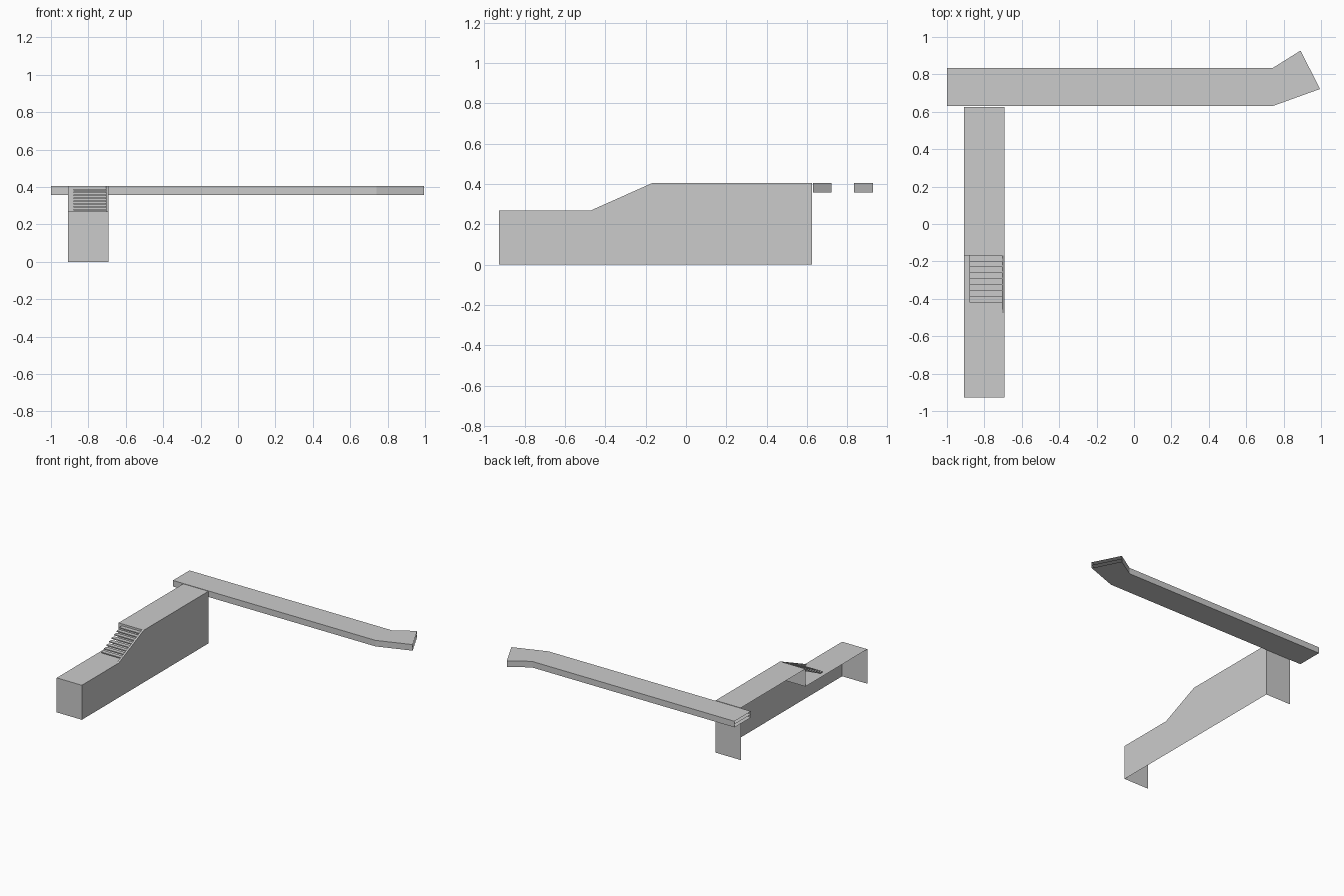
import bpy

if "Cube" in bpy.data.objects:
    bpy.data.objects.remove(bpy.data.objects["Cube"])

TOP, LOW, MID, UNDER = 0.405, 0.268, 0.382, 0.358
X0, X1 = -0.908, -0.692          # platform sides
Y0, Y1 = -0.927, 0.625           # platform ends
YS, YR = -0.475, -0.168          # slope start, riser


def make(name, faces):
    """Build an object from faces, each a list of points; shared points are merged."""
    verts, index, polys = [], {}, []
    for face in faces:
        poly = []
        for p in face:
            if p not in index:
                index[p] = len(verts)
                verts.append(p)
            poly.append(index[p])
        polys.append(poly)
    mesh = bpy.data.meshes.new(name)
    mesh.from_pydata(verts, [], polys)
    mesh.update()
    ob = bpy.data.objects.new(name, mesh)
    bpy.context.collection.objects.link(ob)
    return ob


def across(y, z, y2, z2, xa=X0, xb=X1):
    """Strip spanning the width between two profile points."""
    return [(xa, y, z), (xb, y, z), (xb, y2, z2), (xa, y2, z2)]


# two-level platform shell, open on its left and underneath
make("platform_shell", [
    across(Y0, 0, Y0, LOW),
    across(Y0, LOW, YR, LOW),
    across(YR, LOW, YR, TOP),
    across(YR, TOP, Y1, TOP),
    across(Y1, TOP, Y1, 0),
])
make("platform_side", [[(X1, y, z) for y, z in (
    (Y0, 0), (Y1, 0), (Y1, TOP), (YR, TOP), (YS, LOW), (Y0, LOW))]])

# sloped parapet beside the stairs
XP = X1 - 0.015
make("stair_parapet", [
    across(YS, LOW, YR, TOP, XP, X1),
    [(XP, YS, LOW), (XP, YR, TOP), (XP, YR, LOW)],
])

# open stair treads
STEPS, Y_START = 8, -0.42
run, rise = (YR - Y_START) / STEPS, (TOP - LOW) / (STEPS + 1)
for i in range(STEPS):
    bpy.ops.mesh.primitive_cube_add(size=1, location=(
        (-0.88 + XP) / 2, Y_START + run * (i + 0.5), LOW + rise * (i + 1) - 0.004))
    tread = bpy.context.object
    tread.name = f"stair_tread_{i + 1}"
    tread.scale = (XP + 0.88, run, 0.008)

# long hollow walkway with a bent end, open at both ends
front = [(-1.0, 0.63), (0.74, 0.63), (0.995, 0.722)]
back = [(-1.0, 0.833), (0.74, 0.833), (0.89, 0.927)]


def plate(z, flip=False):
    faces = []
    for i in range(2):
        f = [(*p, z) for p in (front[i], front[i + 1], back[i + 1], back[i])]
        faces.append(f[::-1] if flip else f)
    return faces


def fascia(path):
    return [[(*a, UNDER), (*b, UNDER), (*b, TOP), (*a, TOP)]
            for a, b in zip(path, path[1:])]


make("walkway_shell", plate(TOP) + plate(UNDER, True)
     + fascia(front) + fascia(back[::-1]))
make("walkway_inner_floor", plate(MID))
